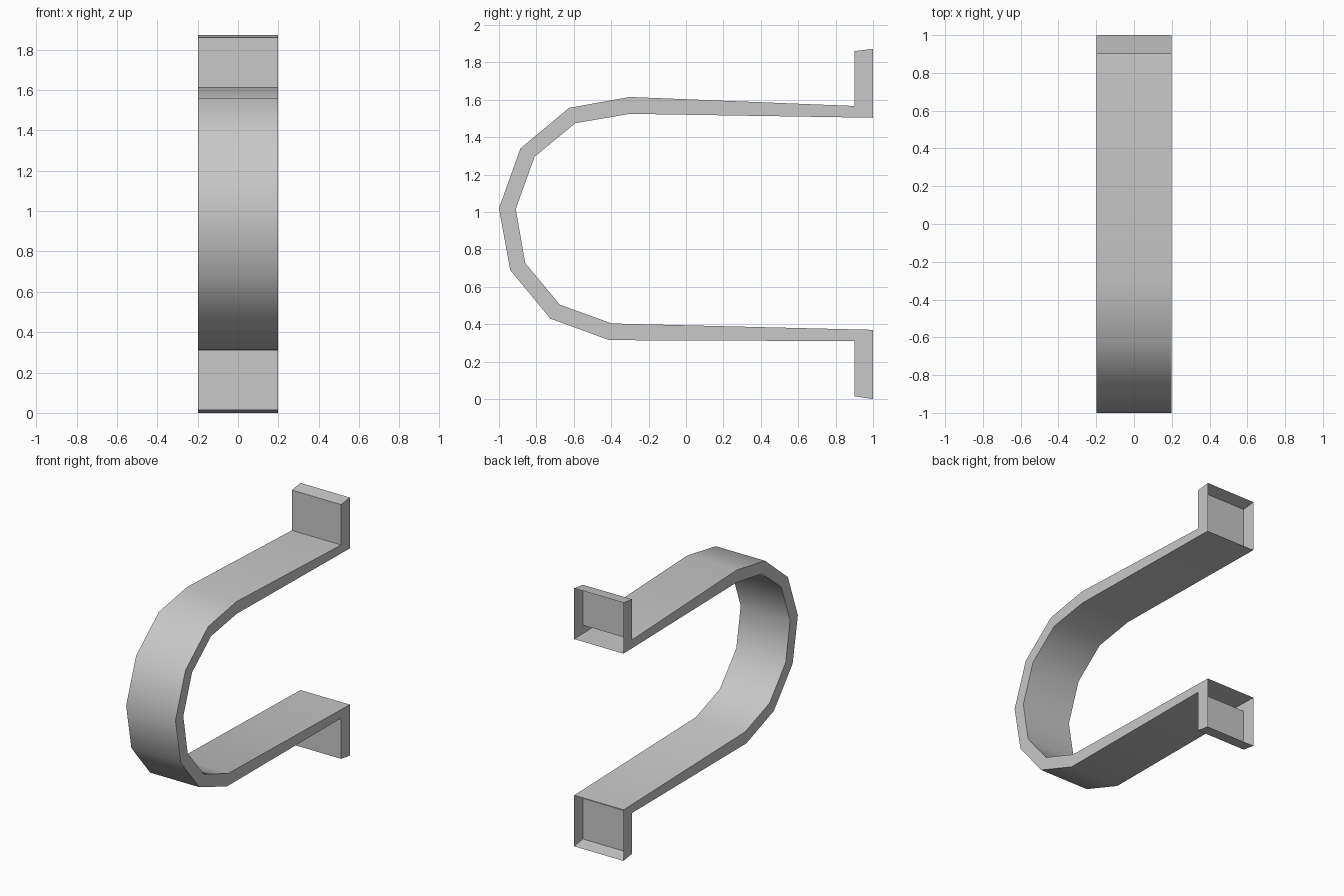
import bpy
import bmesh

cube = bpy.data.objects.get("Cube")
if cube:
    bpy.data.objects.remove(cube, do_unlink=True)

HALF_WIDTH = 0.198

# Side profile in (y, z): outer and inner edge, from upper flange to lower flange
OUTER = [(0.90, 1.86), (0.90, 1.567), (-0.30, 1.615), (-0.625, 1.557),
         (-0.885, 1.34), (-1.0, 1.02), (-0.94, 0.69), (-0.725, 0.43),
         (-0.41, 0.315), (0.90, 0.31), (0.90, 0.015)]
INNER = [(1.0, 1.873), (1.0, 1.504), (-0.30, 1.525), (-0.592, 1.475),
         (-0.81, 1.295), (-0.91, 1.016), (-0.86, 0.728), (-0.675, 0.505),
         (-0.397, 0.404), (1.0, 0.37), (1.0, 0.0)]

# Plain metal
metal = bpy.data.materials.new("light_grey_metal")
metal.use_nodes = True
grey = (0.58, 0.58, 0.58, 1.0)
metal.diffuse_color = grey
metal.node_tree.nodes["Principled BSDF"].inputs["Base Color"].default_value = grey

# Hollow bent strap: each ring has outer left, outer right, inner right, inner left
bm = bmesh.new()
rings = []
for outer, inner in zip(OUTER, INNER):
    corners = ((HALF_WIDTH, outer), (-HALF_WIDTH, outer),
               (-HALF_WIDTH, inner), (HALF_WIDTH, inner))
    rings.append([bm.verts.new((x, y, z)) for x, (y, z) in corners])

last = len(rings) - 2
for i in range(len(rings) - 1):
    a, b = rings[i], rings[i + 1]
    for k in range(4):
        # The backs of both flanges stay open
        if k == 2 and i in (0, last):
            continue
        n = (k + 1) % 4
        bm.faces.new((a[k], a[n], b[n], b[k]))

# Flange end caps
bm.faces.new(rings[0][::-1])
bm.faces.new(rings[-1])

mesh = bpy.data.meshes.new("bent_strap")
bm.normal_update()
bm.to_mesh(mesh)
bm.free()
mesh.materials.append(metal)
strap = bpy.data.objects.new("bent_strap", mesh)
bpy.context.collection.objects.link(strap)

# Smooth along the bend, sharp along the edges
bpy.ops.object.select_all(action="DESELECT")
strap.select_set(True)
bpy.context.view_layer.objects.active = strap
bpy.ops.object.shade_smooth_by_angle(angle=0.75)
